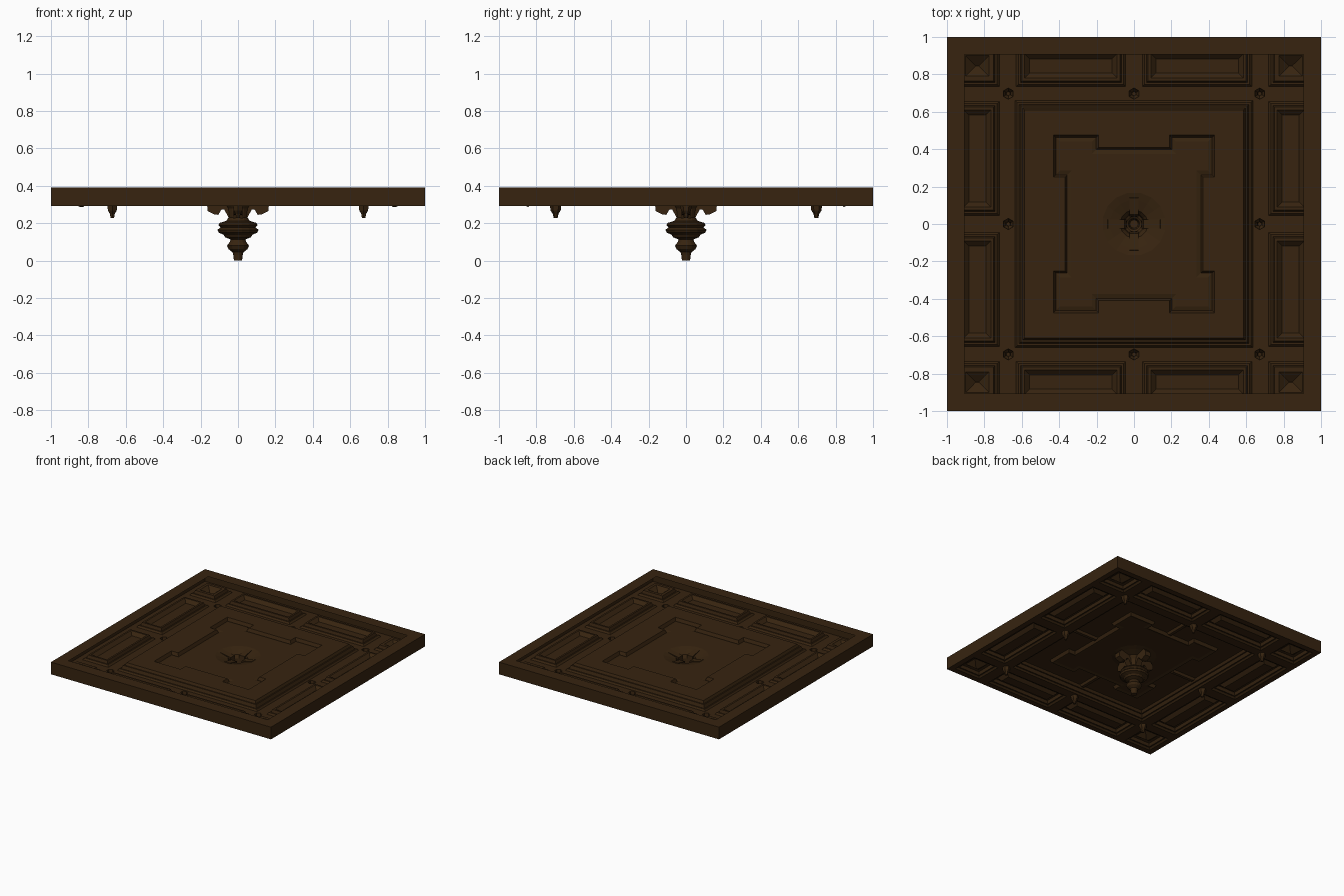
import bpy, bmesh, math

if "Cube" in bpy.data.objects:
    bpy.data.objects.remove(bpy.data.objects["Cube"])

TOP, LOW = 0.392, 0.292          # rim top and underside level
wood = bpy.data.materials.new("dark_brown_wood")
wood.diffuse_color = (0.038, 0.0175, 0.005, 1)
wood.use_nodes = True
wood.node_tree.nodes["Principled BSDF"].inputs["Base Color"].default_value = wood.diffuse_color


def finish(bm, name):
    me = bpy.data.meshes.new(name)
    bm.normal_update()
    bm.to_mesh(me)
    bm.free()
    me.materials.append(wood)
    ob = bpy.data.objects.new(name, me)
    bpy.context.collection.objects.link(ob)
    return ob


def rect(x0, x1, y0, y1, z, inset=0):
    x0, x1, y0, y1 = x0 + inset, x1 - inset, y0 + inset, y1 - inset
    return [(x0, y0, z), (x1, y0, z), (x1, y1, z), (x0, y1, z)]


def circle(r, z, n, cx=0, cy=0):
    return [(cx + r * math.cos(2 * math.pi * (i + .5) / n),
             cy + r * math.sin(2 * math.pi * (i + .5) / n), z) for i in range(n)]


def bridge(bm, loops, cap=False):
    """Join successive rings of equal length, optionally closing the last."""
    rings = [[bm.verts.new(p) for p in l] for l in loops]
    for a, b in zip(rings, rings[1:]):
        for i in range(len(a)):
            j = (i + 1) % len(a)
            bm.faces.new((a[i], b[i], b[j], a[j]))
    if cap:
        bm.faces.new(rings[-1][::-1])


def flat(bm, loops):
    """Fill a flat sheet: first loop is the outside, the rest are holes."""
    edges = []
    for l in loops:
        v = [bm.verts.new(p) for p in l]
        edges += [bm.edges.new((v[i], v[(i + 1) % len(v)])) for i in range(len(v))]
    bmesh.ops.triangle_fill(bm, edges=edges, use_beauty=True,
                            use_dissolve=False, normal=(0, 0, -1))


# panel layout
strips = []
for s in (-1, 1):
    for t in (-1, 1):
        strips.append(sorted((t * .045, t * .63)) + sorted((s * .735, s * .955)))
        strips.append(sorted((s * .72, s * .955)) + sorted((t * .045, t * .655)))
corners = [sorted((s * .72, s * .955)) + sorted((t * .735, t * .955))
           for s in (-1, 1) for t in (-1, 1)]
centre = (-.635, .635, -.66, .66)
studs = [(x, y) for x in (-.672, 0, .672) for y in (-.697, 0, .697) if x or y]

# outer rim: top ring and four sides
bm = bmesh.new()
flat(bm, [rect(-1, 1, -1, 1, TOP), rect(-.905, .905, -.905, .905, TOP)])
bridge(bm, [rect(-1, 1, -1, 1, TOP), rect(-1, 1, -1, 1, LOW)])
finish(bm, "outer_rim")

# flat beam grid with openings for panels and studs
bm = bmesh.new()
flat(bm, [rect(-1, 1, -1, 1, LOW)] + [rect(*p, LOW) for p in strips + corners]
     + [rect(*centre, LOW)] + [circle(.03, LOW, 6, *c) for c in studs])
finish(bm, "beam_grid")

# long border panels with stepped moulding and raised field
bm = bmesh.new()
steps = [(0, LOW), (.012, .305), (.022, .305), (.03, .328), (.045, .328), (.072, .302)]
for p in strips:
    bridge(bm, [rect(*p, z, d) for d, z in steps], cap=True)
finish(bm, "border_panels")

# corner panels with hanging pyramids
bm = bmesh.new()
steps = [(0, LOW), (.012, .305), (.022, .305), (.03, .328), (.055, .328), (.1085, .287)]
for p in corners:
    bridge(bm, [rect(*p, z, d) for d, z in steps], cap=True)
finish(bm, "corner_pyramids")

# centre coffer moulding
bm = bmesh.new()
FIELD, MID = .35, .332
steps = [(0, LOW), (.01, .305), (.02, .305), (.03, .33), (.04, .33), (.05, FIELD)]
bridge(bm, [rect(*centre, z, d) for d, z in steps])


# eared square in the middle of the coffer
def eared(d, z):
    q = [(.37 - d, .25 + d), (.43 - d, .25 + d), (.43 - d, .475 - d),
         (.19 + d, .475 - d), (.19 + d, .41 - d)]
    pts = []
    for sx, sy, rev in ((1, 1, 0), (-1, 1, 1), (-1, -1, 0), (1, -1, 1)):
        pts += [(sx * x, sy * y, z) for x, y in (q[::-1] if rev else q)]
    return pts


flat(bm, [rect(*centre, FIELD, .05), eared(0, FIELD)])
bridge(bm, [eared(0, FIELD), eared(.012, FIELD - .025), eared(.035, MID)])
flat(bm, [eared(.035, MID), circle(.17, MID, 16)])
finish(bm, "centre_coffer")

# narrow dividing ribs between the quarter fields
bm = bmesh.new()
for s in (-1, 1):
    for p in (rect(-.02, .02, *sorted((s * .41, s * .61)), FIELD),
              rect(*sorted((s * .37, s * .585)), -.02, .02, FIELD)):
        x0, y0, _ = p[0]
        x1, y1, _ = p[2]
        bridge(bm, [p, rect(x0, x1, y0, y1, FIELD - .02, .008)], cap=True)
finish(bm, "dividing_ribs")

# hollow turned pendant
profile = [(.17, MID), (.13, .322), (.075, .305), (.058, .28), (.052, .23), (.065, .212),
           (.1, .202), (.108, .19), (.095, .178), (.112, .165), (.105, .15), (.078, .138),
           (.07, .125), (.04, .113), (.045, .1), (.06, .08), (.052, .062), (.03, .045),
           (.026, .03), (.022, 0)]
bm = bmesh.new()
bridge(bm, [circle(r, z, 16) for r, z in profile], cap=True)
finish(bm, "pendant")

# four scroll brackets around the pendant neck
side = [(.04, .2), (.055, .24), (.075, .275), (.09, .272), (.105, .245), (.125, .247),
        (.163, .265), (.165, .3), (.14, .328), (.05, .31)]
bm = bmesh.new()
for k in range(4):
    c, s = math.cos(k * math.pi / 2), math.sin(k * math.pi / 2)
    loops = [[(r * c - w * s, r * s + w * c, z) for r, z in side] for w in (-.025, .025)]
    bridge(bm, loops, cap=True)
    bm.faces.new([bm.verts.new(p) for p in loops[0]])
bmesh.ops.remove_doubles(bm, verts=bm.verts[:], dist=1e-5)
bmesh.ops.recalc_face_normals(bm, faces=bm.faces[:])
finish(bm, "scroll_brackets")

# small hanging studs at the beam crossings
bm = bmesh.new()
for x, y in studs:
    bridge(bm, [circle(r, z, 6, x, y) for r, z in
                ((.03, LOW), (.027, .268), (.015, .25), (.011, .228))], cap=True)
finish(bm, "hanging_studs")
